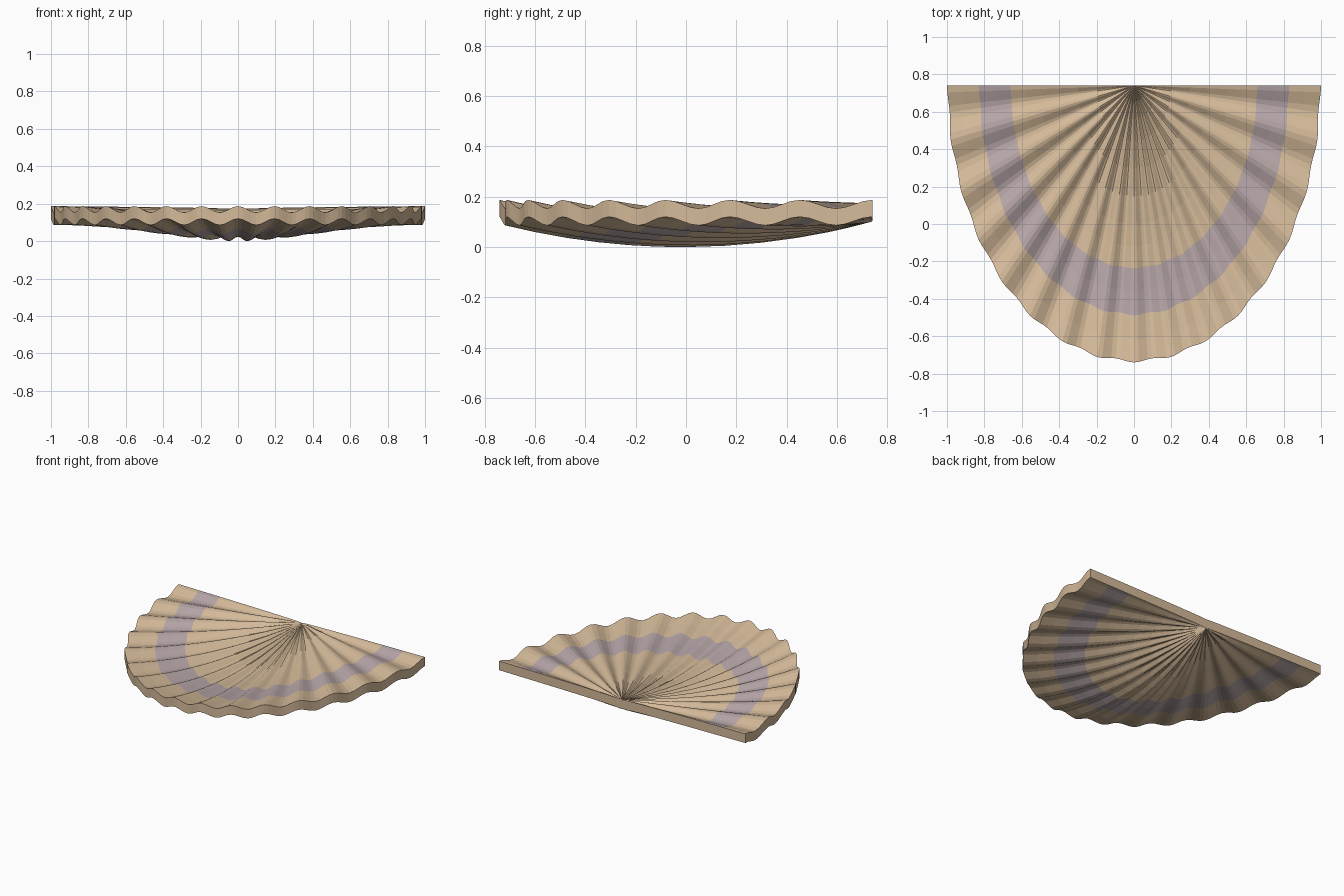
import bpy, bmesh
from math import sin, cos, pi, sqrt

if "Cube" in bpy.data.objects:
    bpy.data.objects.remove(bpy.data.objects["Cube"])

WAVES, PER_WAVE = 16, 8
SEG = WAVES * PER_WAVE
RADII = [0.02, 0.06, 0.12, 0.2, 0.3, 0.4, 0.5, 0.58, 0.66, 0.745, 0.83, 0.92, 1.0]
THICK = 0.067


def material(name, color):
    m = bpy.data.materials.new(name)
    m.diffuse_color = (*color, 1)
    m.use_nodes = True
    m.node_tree.nodes["Principled BSDF"].inputs["Base Color"].default_value = m.diffuse_color
    return m


def shell_point(r, s):
    """Top surface of the fan: a half ellipse, dished and pleated."""
    wave = cos(2 * WAVES * s)
    rr = r * (1 - 0.005 * r * (1 - wave))
    dip = 0.092 * 4 * r * (1 - r) * cos(s) ** 2
    z = 0.167 - dip + 0.017 * sqrt(r) * wave
    return rr * sin(s), 0.74 - 1.48 * rr * cos(s), z


bm = bmesh.new()


def sheet(drop):
    apex = bm.verts.new((0, 0.74, 0.167 - drop))
    rings = []
    for r in RADII:
        ring = []
        for i in range(SEG + 1):
            x, y, z = shell_point(r, -pi / 2 + pi * i / SEG)
            ring.append(bm.verts.new((x, y, z - drop)))
        rings.append(ring)
    return apex, rings


def skin(apex, rings):
    for i in range(SEG):
        bm.faces.new((apex, rings[0][i], rings[0][i + 1]))
        for j in range(len(RADII) - 1):
            a, b = rings[j], rings[j + 1]
            f = bm.faces.new((a[i], b[i], b[i + 1], a[i + 1]))
            # coloured band around the fan
            f.material_index = 1 if 0.66 <= RADII[j] < 0.83 else 0


# upper and lower pleated skins
top, bottom = sheet(0), sheet(THICK)
skin(*top)
skin(*bottom)

# walls: scalloped rim and straight back edge
def boundary(apex, rings):
    return ([apex] + [r[0] for r in rings] + rings[-1][1:-1]
            + [r[-1] for r in reversed(rings)])


up, low = boundary(*top), boundary(*bottom)
for k in range(len(up)):
    n = (k + 1) % len(up)
    bm.faces.new((up[k], low[k], low[n], up[n]))

bmesh.ops.recalc_face_normals(bm, faces=bm.faces)

# rest on the ground
lowest = min(v.co.z for v in bm.verts)
bmesh.ops.translate(bm, verts=bm.verts, vec=(0, 0, -lowest))

mesh = bpy.data.meshes.new("pleated_shell")
bm.to_mesh(mesh)
bm.free()
mesh.materials.append(material("sand", (0.66, 0.49, 0.32)))
mesh.materials.append(material("mauve_band", (0.47, 0.38, 0.39)))
obj = bpy.data.objects.new("pleated_shell", mesh)
bpy.context.collection.objects.link(obj)
